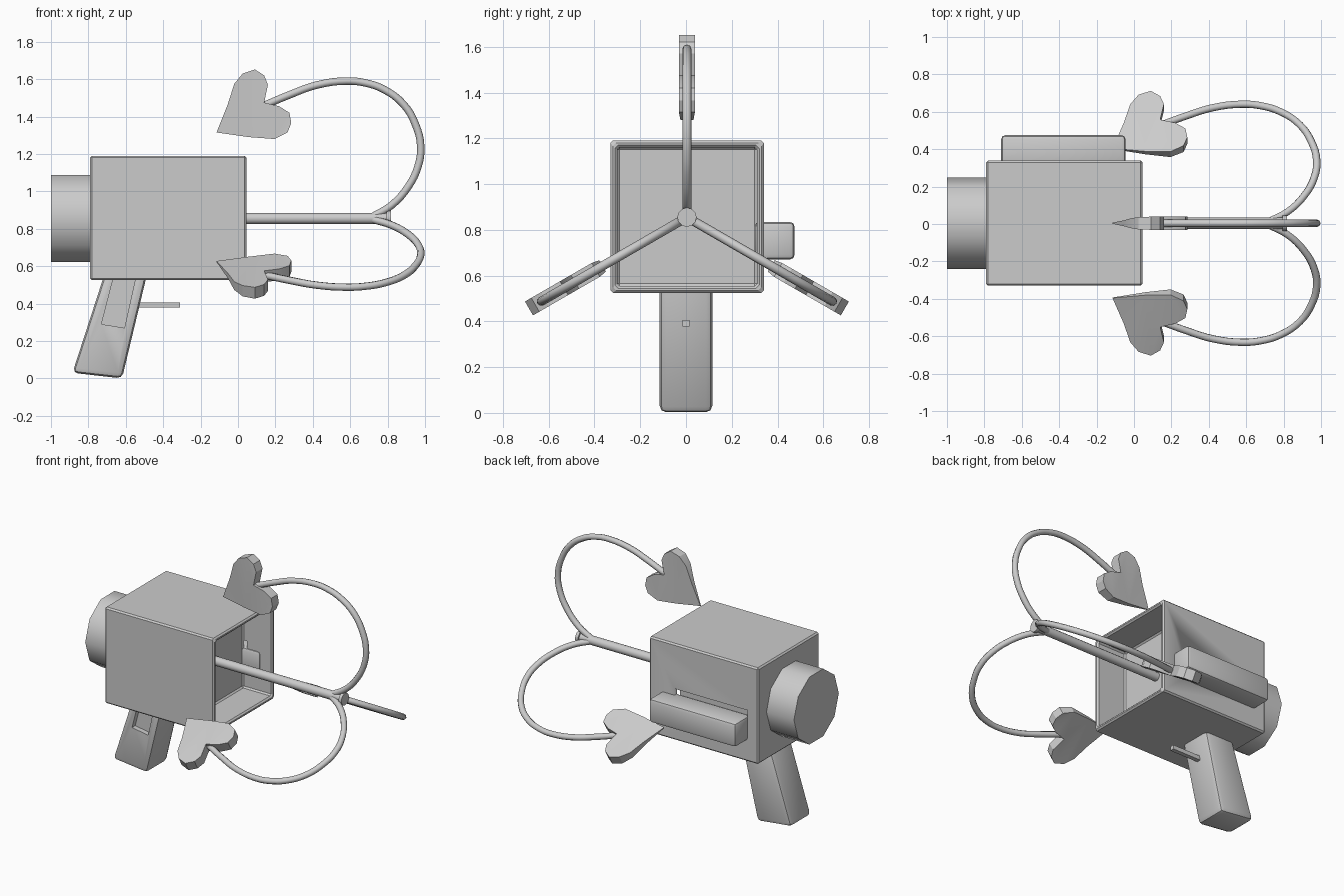
import bpy, bmesh, math
from mathutils import Vector, Matrix

if "Cube" in bpy.data.objects:
    bpy.data.objects.remove(bpy.data.objects["Cube"])

YC, ZC = 0.004, 0.855   # axis of barrel and rod


def make(name, bm, smooth=30):
    bmesh.ops.recalc_face_normals(bm, faces=bm.faces)
    me = bpy.data.meshes.new(name)
    bm.to_mesh(me)
    bm.free()
    ob = bpy.data.objects.new(name, me)
    bpy.context.collection.objects.link(ob)
    activate(ob)
    if smooth:
        bpy.ops.object.shade_smooth_by_angle(angle=math.radians(smooth))
    return ob


def activate(ob):
    bpy.ops.object.select_all(action='DESELECT')
    ob.select_set(True)
    bpy.context.view_layer.objects.active = ob


def box_bm(x0, x1, y0, y1, z0, z1):
    bm = bmesh.new()
    bmesh.ops.create_cube(bm, size=1)
    for v in bm.verts:
        v.co = Vector(((x0 + x1) / 2 + v.co.x * (x1 - x0),
                       (y0 + y1) / 2 + v.co.y * (y1 - y0),
                       (z0 + z1) / 2 + v.co.z * (z1 - z0)))
    return bm


def prism_bm(pts, y0, y1):
    bm = bmesh.new()
    a = [bm.verts.new((x, y0, z)) for x, z in pts]
    b = [bm.verts.new((x, y1, z)) for x, z in pts]
    bm.faces.new(a)
    bm.faces.new(b[::-1])
    for i in range(len(pts)):
        j = (i + 1) % len(pts)
        bm.faces.new((a[i], b[i], b[j], a[j]))
    return bm


def bevel(bm, width, segs=1):
    bmesh.ops.recalc_face_normals(bm, faces=bm.faces)
    bmesh.ops.bevel(bm, geom=list(bm.edges), offset=width, segments=segs,
                    affect='EDGES', profile=0.5)


def cut(ob, cutter):
    m = ob.modifiers.new("recess", 'BOOLEAN')
    m.operation = 'DIFFERENCE'
    m.solver = 'EXACT'
    m.object = cutter
    activate(ob)
    bpy.ops.object.modifier_apply(modifier=m.name)
    bpy.data.objects.remove(cutter)


def cylinder(name, x0, x1, r, sides):
    bm = bmesh.new()
    bmesh.ops.create_cone(bm, cap_ends=True, segments=sides, radius1=r, radius2=r,
                          depth=x1 - x0,
                          matrix=Matrix.Translation(((x0 + x1) / 2, YC, ZC))
                          @ Matrix.Rotation(math.pi / 2, 4, 'Y'))
    return make(name, bm, 40)


# housing: hollow at the +x end, with a slot in the +y side
bm = box_bm(-0.79, 0.045, -0.33, 0.34, 0.525, 1.19)
mouth = max(bm.faces, key=lambda f: f.calc_center_median().x)
bmesh.ops.inset_region(bm, faces=[mouth], thickness=0.042)
ext = bmesh.ops.extrude_face_region(bm, geom=[mouth])
bmesh.ops.translate(bm, vec=(-0.225, 0, 0),
                    verts=[g for g in ext['geom'] if isinstance(g, bmesh.types.BMVert)])
if mouth.is_valid:
    bmesh.ops.delete(bm, geom=[mouth], context='FACES_ONLY')
bevel(bm, 0.01)
housing = make("housing", bm)
cut(housing, make("slot_cutter", box_bm(-0.71, -0.15, 0.31, 0.4, 0.70, 0.88)))

# side magazine
bm = box_bm(-0.71, -0.045, 0.30, 0.475, 0.67, 0.835)
bevel(bm, 0.022, 2)
make("side_box", bm)

# rear drum
cylinder("rear_drum", -1.0, -0.78, 0.245, 10)

# handle with a recess on the front side
bm = prism_bm([(-0.885, 0.03), (-0.62, 0.0), (-0.476, 0.6), (-0.70, 0.6)], -0.115, 0.115)
bevel(bm, 0.028, 2)
handle = make("handle", bm)
cut(handle, make("grip_cutter", prism_bm(
    [(-0.73, 0.29), (-0.607, 0.27), (-0.545, 0.55), (-0.663, 0.55)], -0.2, -0.08)))

# trigger bar
make("trigger", box_bm(-0.62, -0.31, -0.015, 0.015, 0.378, 0.407))

# central rod and its end hub
cylinder("rod", -0.20, 0.81, 0.03, 12)
cylinder("rod_hub", 0.795, 0.817, 0.042, 12)

# claws: (x, distance from axis), repeated three times round the rod
ARM = [(.72, .01), (.82, .07), (.91, .17), (.963, .28), (.977, .385), (.95, .50),
       (.885, .61), (.78, .69), (.68, .725), (.58, .735), (.42, .713), (.28, .663), (.13, .60)]
HEART = [(-.115, .46), (-.055, .61), (-.02, .72), (.025, .775), (.09, .797), (.14, .765),
         (.16, .715), (.14, .62), (.22, .60), (.275, .565), (.285, .51), (.265, .46),
         (.195, .425), (.06, .435)]


def arm(name, spin):
    cu = bpy.data.curves.new(name, 'CURVE')
    cu.dimensions = '3D'
    cu.bevel_depth = 0.02
    cu.bevel_resolution = 2
    cu.resolution_u = 4
    cu.use_fill_caps = True
    sp = cu.splines.new('BEZIER')
    sp.bezier_points.add(len(ARM) - 1)
    for p, (x, r) in zip(sp.bezier_points, ARM):
        p.co = (x, 0, r)
        p.handle_left_type = p.handle_right_type = 'AUTO'
    ob = bpy.data.objects.new(name, cu)
    bpy.context.collection.objects.link(ob)
    ob.matrix_world = spin
    activate(ob)
    bpy.ops.object.convert(target='MESH')
    bpy.ops.object.shade_smooth_by_angle(angle=math.radians(50))


def heart(name, spin):
    # plate that thins towards the tip
    bm = prism_bm(HEART, -1, 1)
    for v in bm.verts:
        d = (v.co.x + .115) * .847 + (v.co.z - .46) * .53
        v.co.y *= 0.035 * min(1, max(0.08, d / 0.3))
    bmesh.ops.triangulate(bm, faces=[f for f in bm.faces if len(f.verts) > 4])
    make(name, bm).matrix_world = spin


for i in range(3):
    spin = Matrix.Translation((0, YC, ZC)) @ Matrix.Rotation(i * math.tau / 3, 4, 'X')
    arm(f"claw_arm_{i + 1}", spin)
    heart(f"claw_heart_{i + 1}", spin)
